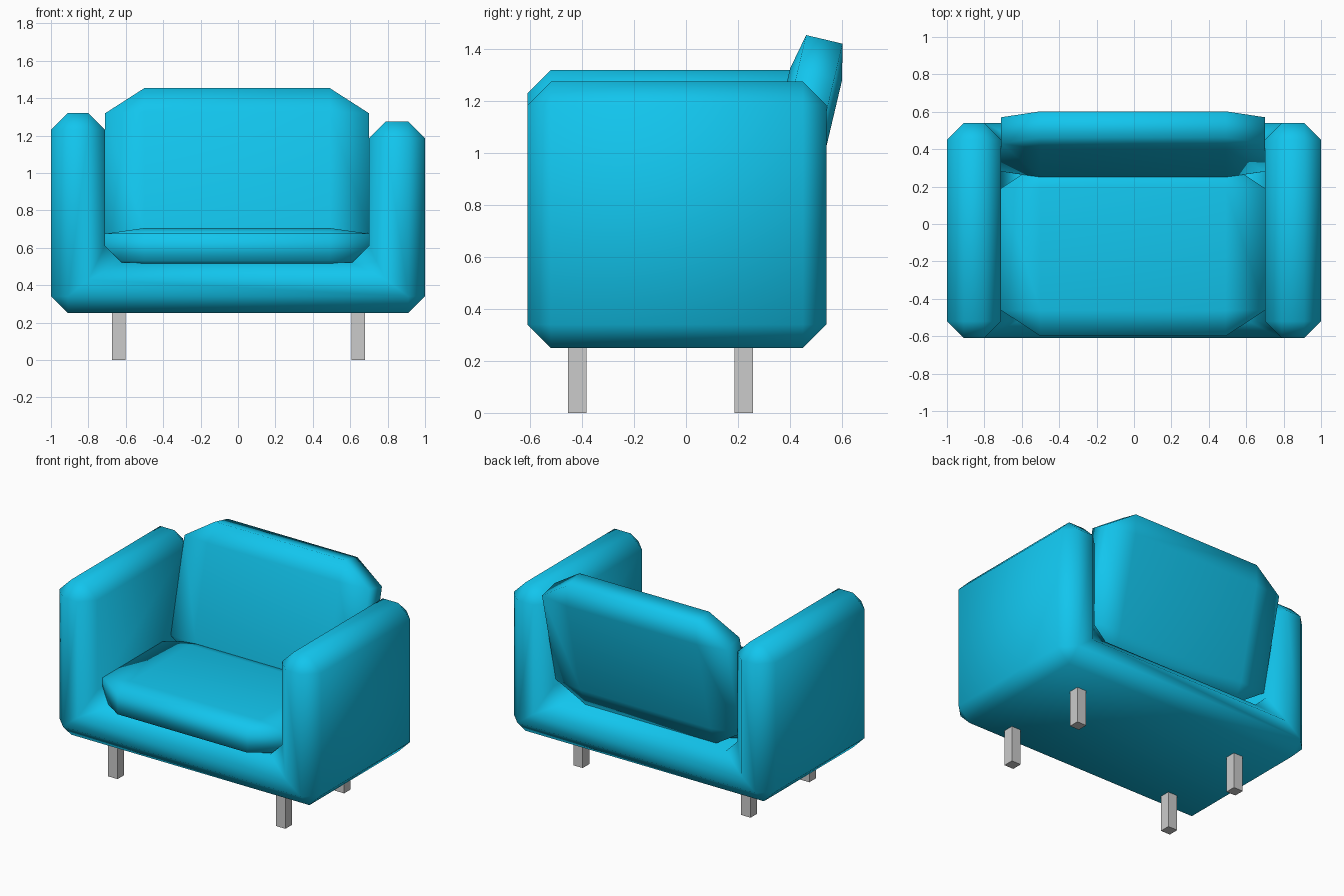
import bpy, bmesh, math
from mathutils import Matrix, Vector

if "Cube" in bpy.data.objects:
    bpy.data.objects.remove(bpy.data.objects["Cube"])

fabric = bpy.data.materials.new("teal_fabric")
fabric.diffuse_color = (0.006, 0.56, 0.85, 1)
fabric.use_nodes = True
fabric.node_tree.nodes["Principled BSDF"].inputs["Base Color"].default_value = fabric.diffuse_color


def add_object(name, bm, material=None, smooth=False):
    bmesh.ops.recalc_face_normals(bm, faces=bm.faces[:])
    mesh = bpy.data.meshes.new(name)
    for f in bm.faces:
        f.smooth = smooth
    bm.to_mesh(mesh)
    bm.free()
    if material:
        mesh.materials.append(material)
    ob = bpy.data.objects.new(name, mesh)
    bpy.context.collection.objects.link(ob)
    return ob


def chamfer(bm, width):
    bmesh.ops.bevel(bm, geom=bm.edges[:], offset=width, offset_type='OFFSET',
                    segments=1, profile=0.5, affect='EDGES')


def cushion(name, centre, tilt):
    # chamfered cube stretched afterwards, so the chamfers follow its proportions
    bm = bmesh.new()
    bmesh.ops.create_cube(bm, size=1)
    chamfer(bm, 0.149)
    bm.transform(Matrix.Translation(centre) @ Matrix.Rotation(tilt, 4, 'X')
                 @ Matrix.Diagonal((1.41, 0.93, 0.205, 1)))
    return add_object(name, bm, fabric, True)


# U-shaped body: base and two arms of slightly different height
profile = [(-1, 0.25), (1, 0.25), (1, 1.275), (0.70, 1.275),
           (0.70, 0.52), (-0.71, 0.52), (-0.71, 1.32), (-1, 1.32)]
bm = bmesh.new()
face = bm.faces.new([bm.verts.new((x, -0.61, z)) for x, z in profile])
ext = bmesh.ops.extrude_face_region(bm, geom=[face], use_keep_orig=True)
bmesh.ops.translate(bm, vec=(0, 1.15, 0),
                    verts=[v for v in ext["geom"] if isinstance(v, bmesh.types.BMVert)])
bmesh.ops.recalc_face_normals(bm, faces=bm.faces[:])
chamfer(bm, 0.09)
add_object("body_with_arms", bm, fabric, True)

# Seat and leaning back cushion share one shape
cushion("seat_cushion", Vector((-0.005, -0.135, 0.603)), 0)
cushion("back_cushion", Vector((-0.005, 0.4255, 0.985)), math.radians(90 - 13.3))

# Four square legs
for depth, y in (("front", -0.418), ("back", 0.222)):
    for side, x in (("left", -0.638), ("right", 0.644)):
        bm = bmesh.new()
        bmesh.ops.create_cube(bm, size=1)
        bm.transform(Matrix.Translation((x, y, 0.14)) @ Matrix.Diagonal((0.072, 0.072, 0.28, 1)))
        add_object(f"{depth}_{side}_leg", bm)
